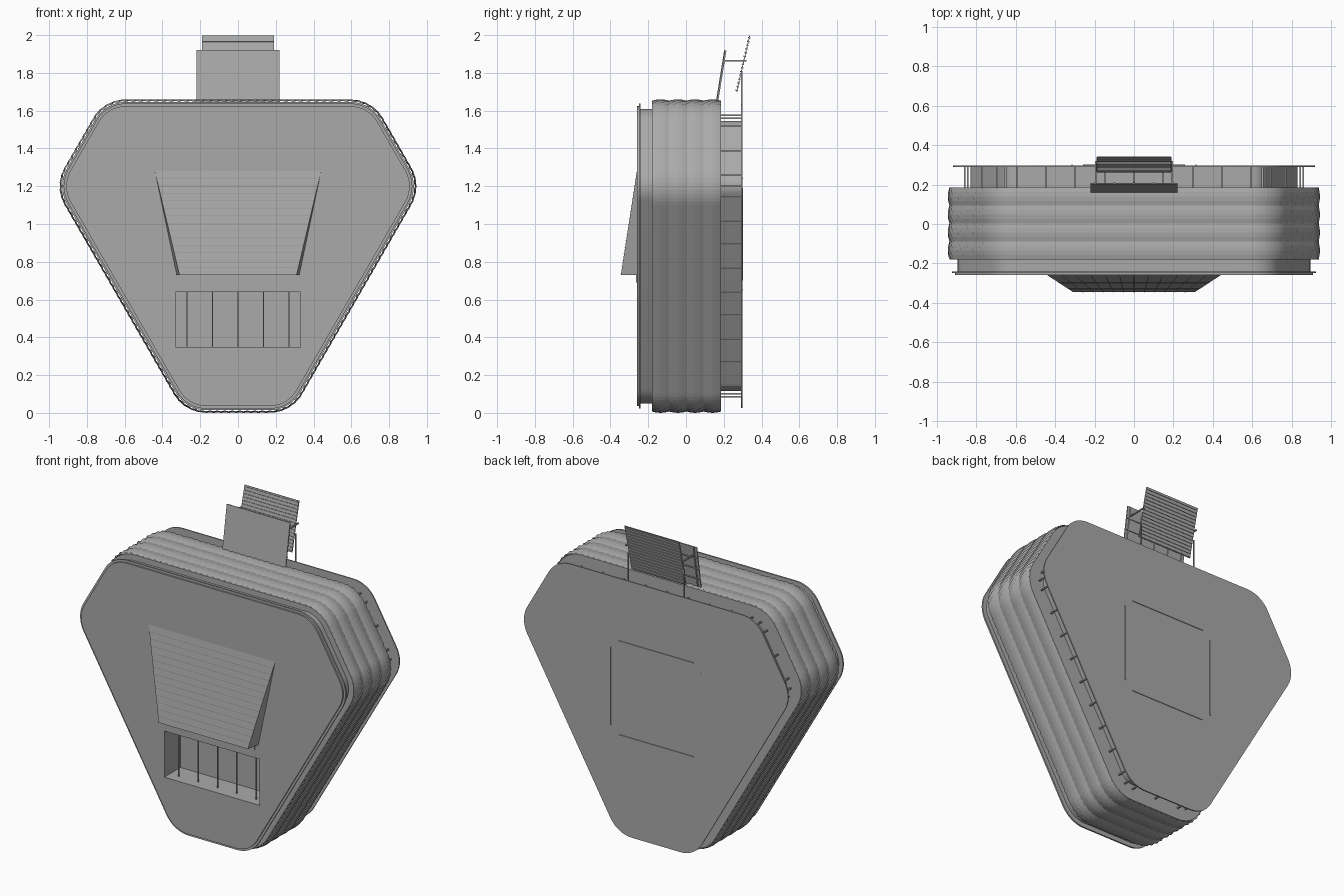
import bpy, bmesh, math
from mathutils import Vector, Matrix

if "Cube" in bpy.data.objects:
    bpy.data.objects.remove(bpy.data.objects["Cube"])

GREY = bpy.data.materials.new("concrete_grey")
GREY.diffuse_color = (0.40, 0.40, 0.40, 1)
GREY.use_nodes = True
GREY.node_tree.nodes["Principled BSDF"].inputs["Base Color"].default_value = GREY.diffuse_color


def finish(name, bm, smooth=False):
    bmesh.ops.recalc_face_normals(bm, faces=bm.faces)
    me = bpy.data.meshes.new(name)
    bm.to_mesh(me)
    bm.free()
    me.materials.append(GREY)
    ob = bpy.data.objects.new(name, me)
    bpy.context.collection.objects.link(ob)
    if smooth:
        bpy.ops.object.select_all(action='DESELECT')
        ob.select_set(True)
        bpy.context.view_layer.objects.active = ob
        bpy.ops.object.shade_smooth_by_angle(angle=math.radians(25))
    return ob


def add_box(bm, lo, hi, mat=Matrix()):
    c = [(a + b) / 2 for a, b in zip(lo, hi)]
    s = [b - a for a, b in zip(lo, hi)]
    bmesh.ops.create_cube(bm, size=1, matrix=mat @ Matrix.Translation(c) @ Matrix.Diagonal((*s, 1)))


# Rounded triangular outline: arcs of radius R about six centres
R = 0.2
CORNERS = [(0.168, 0.2, -90), (0.745, 1.2, -30), (0.595, 1.46, 30),
           (-0.595, 1.46, 90), (-0.745, 1.2, 150), (-0.168, 0.2, 210)]


def stations(arc=8, step=None):
    """Centre and outward angle for each point of the outline."""
    pts = []
    for i, (x, z, a) in enumerate(CORNERS):
        for k in range(arc + 1):
            pts.append((x, z, math.radians(a + 60 * k / arc)))
        if step:
            nx, nz, _ = CORNERS[(i + 1) % 6]
            n = max(1, round(math.hypot(nx - x, nz - z) / step))
            for k in range(1, n):
                t = k / n
                pts.append((x + (nx - x) * t, z + (nz - z) * t, math.radians(a + 60)))
    return pts


def place(s, inset, y):
    r = R - inset
    return Vector((s[0] + r * math.cos(s[2]), y, s[1] + r * math.sin(s[2])))


def slab(name, inset, y0, y1):
    bm = bmesh.new()
    st = stations()
    a = [bm.verts.new(place(s, inset, y0)) for s in st]
    b = [bm.verts.new(place(s, inset, y1)) for s in st]
    bm.faces.new(a)
    bm.faces.new(b)
    for i in range(len(st)):
        j = (i + 1) % len(st)
        bm.faces.new((a[i], a[j], b[j], b[i]))
    return finish(name, bm, True)


# Main volume, neck rings and facing plates
core = slab("core_body", 0.014, -0.18, 0.185)
front_neck = slab("front_neck", 0.05, -0.24, -0.18)
front_plate = slab("front_plate", 0.022, -0.25, -0.24)
front_panel = slab("front_panel", 0.036, -0.26, -0.25)
slab("back_neck", 0.115, 0.185, 0.29)
slab("back_plate", 0.027, 0.29, 0.298)

# Window recess cut through the front layers
bm = bmesh.new()
add_box(bm, (-0.33, -0.4, 0.35), (0.33, -0.10, 0.64))
cutter = finish("recess_cutter", bm)
cutter.hide_render = True
cutter.hide_viewport = True
for ob in (core, front_neck, front_plate, front_panel):
    m = ob.modifiers.new("recess", 'BOOLEAN')
    m.object = cutter
    m.solver = 'EXACT'

bm = bmesh.new()
for x in (-0.27, -0.135, 0, 0.135, 0.27):
    add_box(bm, (x - 0.003, -0.206, 0.35), (x + 0.003, -0.20, 0.64))
finish("window_mullions", bm)

# Scaled cladding: four bulging courses with alternating ridges
bm = bmesh.new()
st = stations(10, 0.02)
if len(st) % 2:
    st.pop()
for band in range(4):
    y0 = -0.18 + band * 0.0913
    rows = []
    for k in range(5):
        t = k / 4
        bulge = math.sin(math.pi * t)
        rows.append([bm.verts.new(place(s, 0.013 - 0.007 * bulge - 0.006 * ((i + k) % 2), y0 + 0.0913 * t))
                     for i, s in enumerate(st)])
    for a, b in zip(rows, rows[1:]):
        for i in range(len(st)):
            j = (i + 1) % len(st)
            bm.faces.new((a[i], a[j], b[j], b[i]))
finish("scaled_cladding", bm)

# Rods between the body and the back plate, along the outline
bm = bmesh.new()
for s in stations(2, 0.15):
    p = place(s, 0.085, 0)
    add_box(bm, (p.x - 0.004, 0.185, p.z - 0.004), (p.x + 0.004, 0.29, p.z + 0.004))
finish("back_rods", bm)

# Sloping wedge bay on the front
T, B, F = [(sx * w, y, z) for w, y, z in ((0.44, -0.26, 1.28), (0.325, -0.26, 0.73), (0.31, -0.345, 0.73))
           for sx in (-1, 1)][0:2], None, None
bm = bmesh.new()
tl, tr, bl, br, fl, fr = [bm.verts.new((sx * w, y, z))
                          for w, y, z in ((0.44, -0.26, 1.28), (0.325, -0.255, 0.73), (0.31, -0.345, 0.73))
                          for sx in (-1, 1)]
for f in ((tl, tr, fr, fl), (bl, br, fr, fl), (tl, tr, br, bl), (tl, fl, bl), (tr, fr, br)):
    bm.faces.new(f)
finish("bay_wedge", bm)


def bay(u, t):
    return Vector((u * (0.44 - 0.13 * t), -0.26 - 0.085 * t, 1.28 - 0.55 * t))


# Thin grid bars over the bay
bm = bmesh.new()
out = Vector((0, -0.988, -0.153)) * 0.002
lines = [(bay(-1, k / 14), bay(1, k / 14)) for k in range(1, 14)]
lines += [(bay(k / 6, 0.01), bay(k / 6, 1)) for k in range(-5, 6)]
for a, b in lines:
    side = (b - a).cross(out).normalized() * 0.0015
    bm.faces.new([bm.verts.new(p + out) for p in (a - side, b - side, b + side, a + side)])
finish("bay_grid", bm)

# Sill under the bay
bm = bmesh.new()
add_box(bm, (-0.30, -0.264, 0.69), (0.30, -0.255, 0.73))
finish("bay_sill", bm)

# Thin outline strips on the back plate
bm = bmesh.new()
for s in (-1, 1):
    add_box(bm, (s * 0.315 - 0.003, 0.297, 0.70), (s * 0.315 + 0.003, 0.302, 1.19))
    z = 0.945 + s * 0.295
    add_box(bm, (-0.26, 0.297, z - 0.003), (0.26, 0.302, z + 0.003))
finish("back_outline", bm)


def tilted(y, z, top_y, top_z):
    """Frame whose local z runs up the slope, local y points back."""
    return Matrix.Translation((0, y, z)) @ Matrix.Rotation(-math.atan2(top_y - y, top_z - z), 4, 'X')


# Leaning front board on the roof with ribs behind
m = tilted(0.16, 1.64, 0.205, 1.92)
bm = bmesh.new()
add_box(bm, (-0.22, -0.003, 0), (0.22, 0.003, 0.283), m)
for k in range(5):
    x = -0.2 + 0.1 * k
    add_box(bm, (x - 0.003, 0.003, 0), (x + 0.003, 0.009, 0.283), m)
for k in range(1, 4):
    add_box(bm, (-0.22, 0.003, 0.07 * k - 0.003), (0.22, 0.009, 0.07 * k + 0.003), m)
finish("roof_front_board", bm)

# Slatted rear panel on the roof
m = tilted(0.268, 1.70, 0.338, 1.999)
bm = bmesh.new()
add_box(bm, (-0.19, -0.002, 0), (0.19, 0.002, 0.306), m)
for k in range(15):
    z = 0.004 + k * 0.0205
    add_box(bm, (-0.188, -0.007, z), (0.188, 0.006, z + 0.006), m)
finish("roof_slat_panel", bm)

# Struts and uprights holding the roof panels
bm = bmesh.new()
for s in (-1, 1):
    x = s * 0.195
    add_box(bm, (x - 0.004, 0.195, 1.861), (x + 0.004, 0.32, 1.869))
    add_box(bm, (x - 0.003, 0.292, 1.62), (x + 0.003, 0.298, 1.81))
finish("roof_struts", bm)
